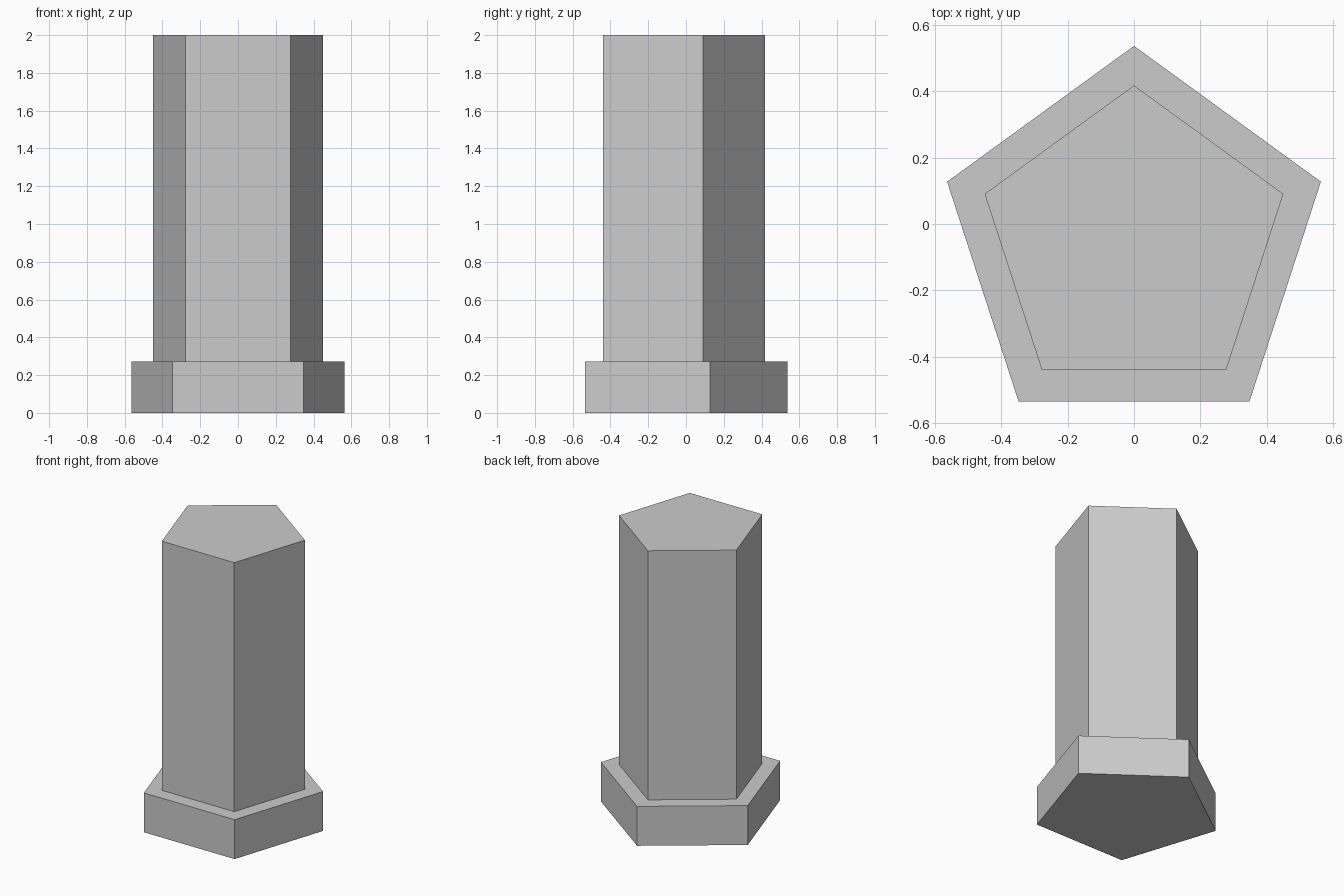
import bpy, bmesh
from math import sin, cos, pi

if "Cube" in bpy.data.objects:
    bpy.data.objects.remove(bpy.data.objects["Cube"])

SIDES = 5
CENTRE_Y = -0.0555  # pentagon centre, so that the bounds are centred on y = 0

# (radius, height) profile: plinth, ledge, shaft
PROFILE = [(0.592, 0.0), (0.592, 0.273), (0.473, 0.273), (0.473, 2.0)]


def ring(bm, radius, z):
    """Regular polygon of vertices with one corner pointing to the back (+y)."""
    angles = [pi / 2 + 2 * pi * i / SIDES for i in range(SIDES)]
    return [bm.verts.new((radius * cos(a), CENTRE_Y + radius * sin(a), z)) for a in angles]


# Stepped pentagonal column as one closed solid
bm = bmesh.new()
rings = [ring(bm, r, z) for r, z in PROFILE]
for low, high in zip(rings, rings[1:]):
    for i in range(SIDES):
        j = (i + 1) % SIDES
        bm.faces.new((low[i], low[j], high[j], high[i]))
bm.faces.new(rings[0][::-1])  # underside
bm.faces.new(rings[-1])       # top
bmesh.ops.recalc_face_normals(bm, faces=bm.faces)

mesh = bpy.data.meshes.new("pentagonal_column")
bm.to_mesh(mesh)
bm.free()
bpy.context.collection.objects.link(bpy.data.objects.new("pentagonal_column", mesh))
